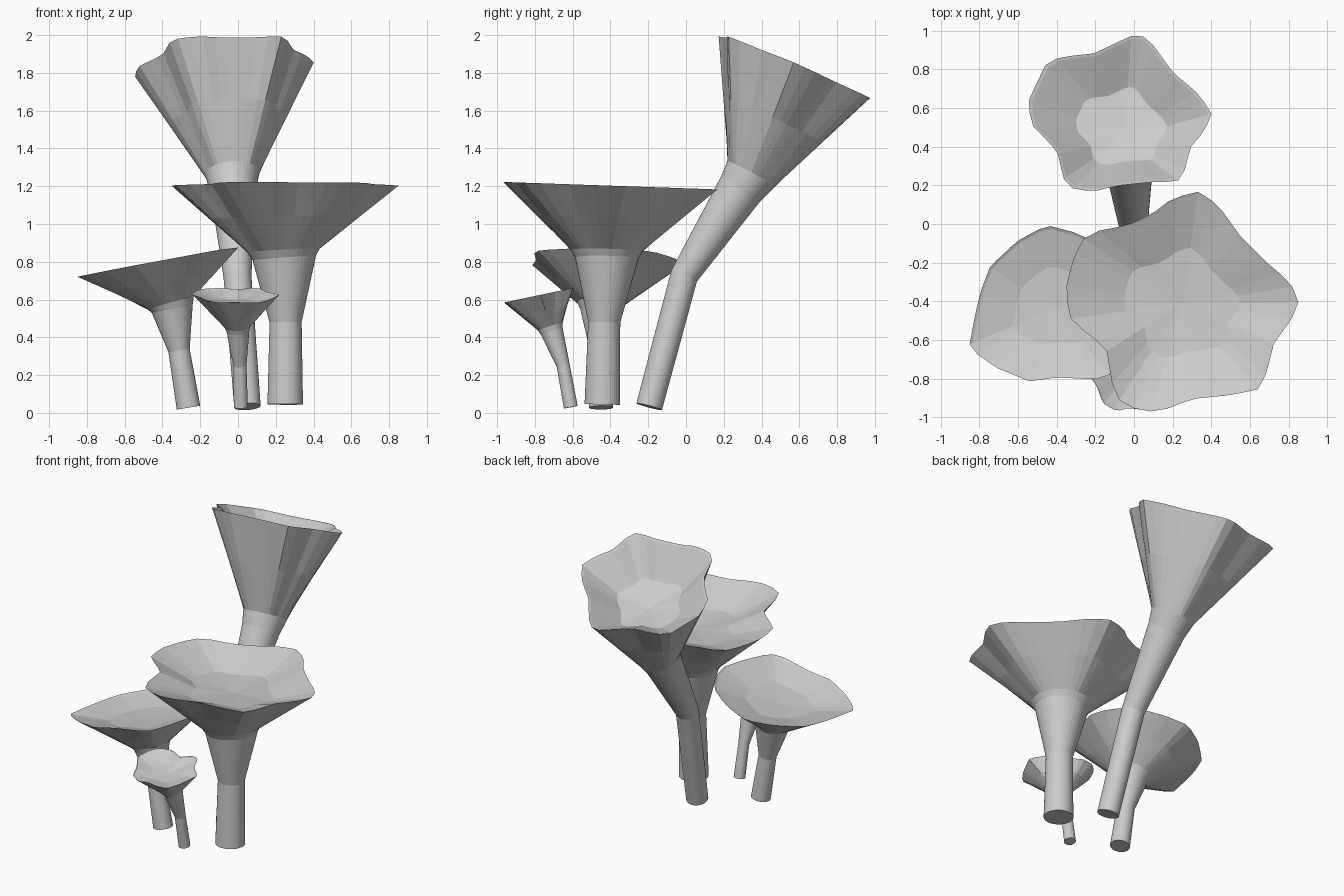
import bpy, bmesh, math
from mathutils import Vector

N = 44  # sides of every ring


def rim_radius(outline, c, a):
    """Distance from c to the rim outline in direction a, seen from above."""
    d = Vector((math.cos(a), math.sin(a)))
    best = 0.0
    for i, p in enumerate(outline):
        p = Vector(p) - c
        e = Vector(outline[(i + 1) % len(outline)]) - c - p
        den = d.x * e.y - d.y * e.x
        if abs(den) < 1e-9:
            continue
        t = (p.x * e.y - p.y * e.x) / den
        s = (p.x * d.y - p.y * d.x) / den
        if t > 0 and -1e-6 <= s <= 1 + 1e-6:
            best = max(best, t)
    return best * 1.01


def mushroom(name, stem, rim_center, slope, outline, depth):
    """stem: (x, y, z, radius) rings from the ground up; slope: rim plane tilt."""
    c = Vector(rim_center)
    normal = Vector((-slope[0], -slope[1], 1)).normalized()
    angles = [2 * math.pi * k / N for k in range(N)]
    rim = []
    for a in angles:
        r = rim_radius(outline, c.xy, a)
        x, y = r * math.cos(a), r * math.sin(a)
        rim.append(c + Vector((x, y, slope[0] * x + slope[1] * y)))

    # stem rings, square to the stem's path
    rings = []
    path = [Vector(s[:3]) for s in stem] + [c]
    for i, s in enumerate(stem):
        tan = (path[i + 1] - path[i]).normalized()
        if i:
            tan += (path[i] - path[i - 1]).normalized()
        q = Vector((0, 0, 1)).rotation_difference(tan)
        rings.append([path[i] + q @ Vector((s[3] * math.cos(a), s[3] * math.sin(a), 0))
                      for a in angles])

    # flared underside, rim lip, inner wall and floor edge
    neck = rings[-1]
    rings.append([n.lerp(p, 0.5) for n, p in zip(neck, rim)])
    rings.append(rim)
    rings.append([c + (p - c) * 0.965 - normal * 0.008 for p in rim])
    rings.append([c + (p - c) * 0.5 - normal * depth for p in rim])

    bm = bmesh.new()
    vs = [[bm.verts.new(p) for p in ring] for ring in rings]
    for lo, hi in zip(vs, vs[1:]):
        for k in range(N):
            j = (k + 1) % N
            bm.faces.new((lo[k], lo[j], hi[j], hi[k]))
    bm.faces.new(vs[0][::-1])
    tip = bm.verts.new(c - normal * depth * 1.2)
    for k in range(N):
        bm.faces.new((vs[-1][k], vs[-1][(k + 1) % N], tip))
    bmesh.ops.recalc_face_normals(bm, faces=bm.faces)
    me = bpy.data.meshes.new(name)
    bm.to_mesh(me)
    bm.free()
    bpy.context.collection.objects.link(bpy.data.objects.new(name, me))


# tall trumpet at the back
mushroom("tall_mushroom",
         [(0.05, -0.195, 0.033, 0.07), (-0.003, -0.01, 0.725, 0.074),
          (-0.025, 0.285, 1.18, 0.122), (-0.03, 0.345, 1.265, 0.143)],
         (-0.07, 0.57, 1.832), (0.05, -0.42),
         [(0.03, 0.98), (0.1, 0.92), (0.2, 0.78), (0.31, 0.69), (0.4, 0.58),
          (0.36, 0.48), (0.28, 0.39), (0.27, 0.3), (0.22, 0.22), (0.08, 0.22),
          (-0.1, 0.2), (-0.21, 0.17), (-0.35, 0.195), (-0.395, 0.38),
          (-0.53, 0.52), (-0.54, 0.64), (-0.45, 0.83), (-0.38, 0.86),
          (-0.2, 0.88), (-0.1, 0.93), (0, 0.975)], 0.165)

# wide mushroom at front right
mushroom("wide_mushroom",
         [(0.25, -0.443, 0.045, 0.094), (0.252, -0.433, 0.48, 0.085),
          (0.245, -0.42, 0.82, 0.168), (0.24, -0.42, 0.86, 0.192)],
         (0.25, -0.405, 1.203), (0, -0.035),
         [(0.35, 0.165), (0.45, 0.07), (0.55, -0.07), (0.68, -0.2), (0.8, -0.3),
          (0.85, -0.39), (0.81, -0.49), (0.71, -0.63), (0.69, -0.75),
          (0.64, -0.85), (0.5, -0.88), (0.3, -0.9), (0.12, -0.97),
          (-0.04, -0.94), (-0.1, -0.88), (-0.14, -0.64), (-0.32, -0.5),
          (-0.35, -0.35), (-0.31, -0.18), (-0.24, -0.05), (-0.03, -0.01),
          (0.1, 0.05), (0.2, 0.13)], 0.105)

# leaning mushroom at left
mushroom("left_mushroom",
         [(-0.262, -0.45, 0.028, 0.063), (-0.312, -0.452, 0.33, 0.057),
          (-0.348, -0.45, 0.55, 0.11), (-0.355, -0.45, 0.58, 0.125)],
         (-0.43, -0.43, 0.795), (0.186, -0.02),
         [(-0.45, -0.01), (-0.3, -0.05), (-0.22, -0.09), (-0.1, -0.17),
          (-0.03, -0.3), (0.0, -0.42), (-0.04, -0.58), (-0.11, -0.77),
          (-0.2, -0.8), (-0.4, -0.79), (-0.54, -0.81), (-0.71, -0.74),
          (-0.85, -0.64), (-0.82, -0.48), (-0.79, -0.35), (-0.74, -0.22),
          (-0.6, -0.09)], 0.06)

# small mushroom in front
mushroom("small_mushroom",
         [(0.015, -0.61, 0.03, 0.037), (0.01, -0.65, 0.25, 0.035),
          (0.0, -0.71, 0.43, 0.06), (-0.002, -0.718, 0.455, 0.068)],
         (-0.015, -0.77, 0.625), (0, 0.21),
         [(0.22, -0.76), (0.17, -0.88), (0.12, -0.955), (0.05, -0.96),
          (-0.03, -0.95), (-0.09, -0.967), (-0.16, -0.925), (-0.19, -0.84),
          (-0.25, -0.75), (-0.22, -0.66), (-0.17, -0.61), (-0.08, -0.6),
          (0, -0.64), (0.06, -0.6), (0.11, -0.6), (0.15, -0.7)], 0.04)
